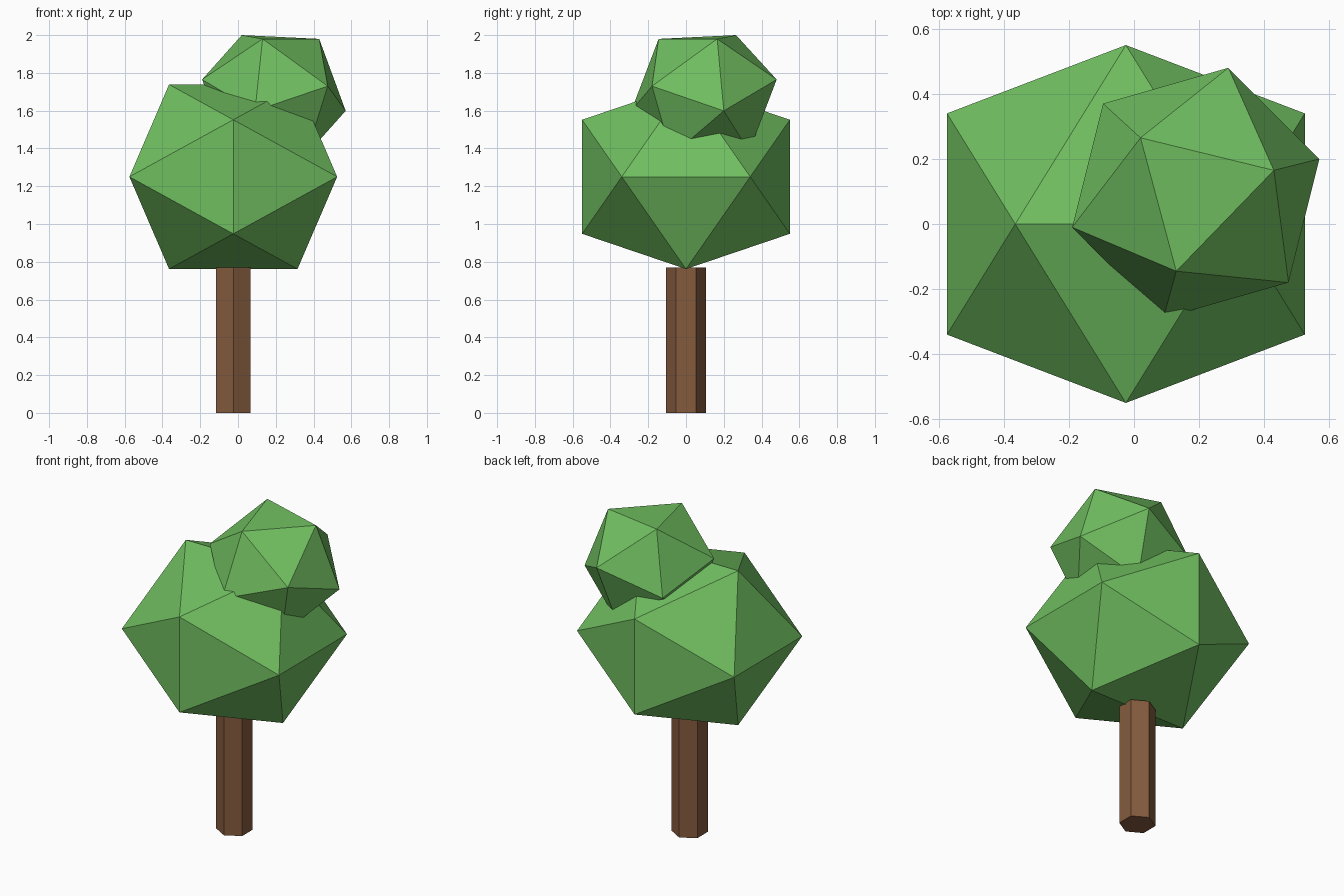
import bpy, bmesh, math
from mathutils import Vector

if "Cube" in bpy.data.objects:
    bpy.data.objects.remove(bpy.data.objects["Cube"])


def material(name, rgb):
    mat = bpy.data.materials.new(name)
    mat.diffuse_color = (*rgb, 1)
    mat.use_nodes = True
    mat.node_tree.nodes["Principled BSDF"].inputs["Base Color"].default_value = mat.diffuse_color
    return mat


def convex_solid(name, points, center, mat):
    """Flat-shaded convex part wrapped around points given relative to center."""
    bm = bmesh.new()
    for p in points:
        bm.verts.new(p)
    bmesh.ops.convex_hull(bm, input=bm.verts[:])
    bmesh.ops.dissolve_limit(bm, angle_limit=math.radians(1),
                             verts=bm.verts[:], edges=bm.edges[:])
    bmesh.ops.recalc_face_normals(bm, faces=bm.faces[:])
    mesh = bpy.data.meshes.new(name)
    bm.to_mesh(mesh)
    bm.free()
    mesh.materials.append(mat)
    obj = bpy.data.objects.new(name, mesh)
    obj.location = center
    bpy.context.collection.objects.link(obj)
    return obj


leaf_green = material("leaf green", (0.162, 0.515, 0.117))
bark_brown = material("bark brown", (0.235, 0.105, 0.048))

# Trunk: six-sided post with corners facing front and back
R, H = 0.105, 0.77
hexagon = [(R * math.sin(i * math.pi / 3), R * math.cos(i * math.pi / 3))
           for i in range(6)]
convex_solid("trunk", [(x, y, z) for z in (0, H) for x, y in hexagon],
             (-0.025, 0, 0), bark_brown)

# Large crown: icosahedron, slightly squashed in height
A, B, SQUASH = 0.55, 0.34, 0.888
crown = []
for s in (-1, 1):
    for t in (-1, 1):
        crown += [(s * A, t * B, 0),
                  (0, s * A, t * B * SQUASH),
                  (s * B, 0, t * A * SQUASH)]
convex_solid("large_crown", crown, (-0.025, 0, 1.25), leaf_green)

# Small crown: tilted icosahedron, six corners plus their opposites
center = Vector((0.19, 0.095, 1.682))
upper = [Vector(p) - center for p in (
    (0.02, 0.265, 2.00), (0.43, 0.165, 1.98), (0.13, -0.145, 1.98),
    (-0.19, -0.01, 1.765), (0.475, -0.18, 1.73), (0.29, 0.48, 1.765))]
convex_solid("small_crown", upper + [-p for p in upper], center, leaf_green)
